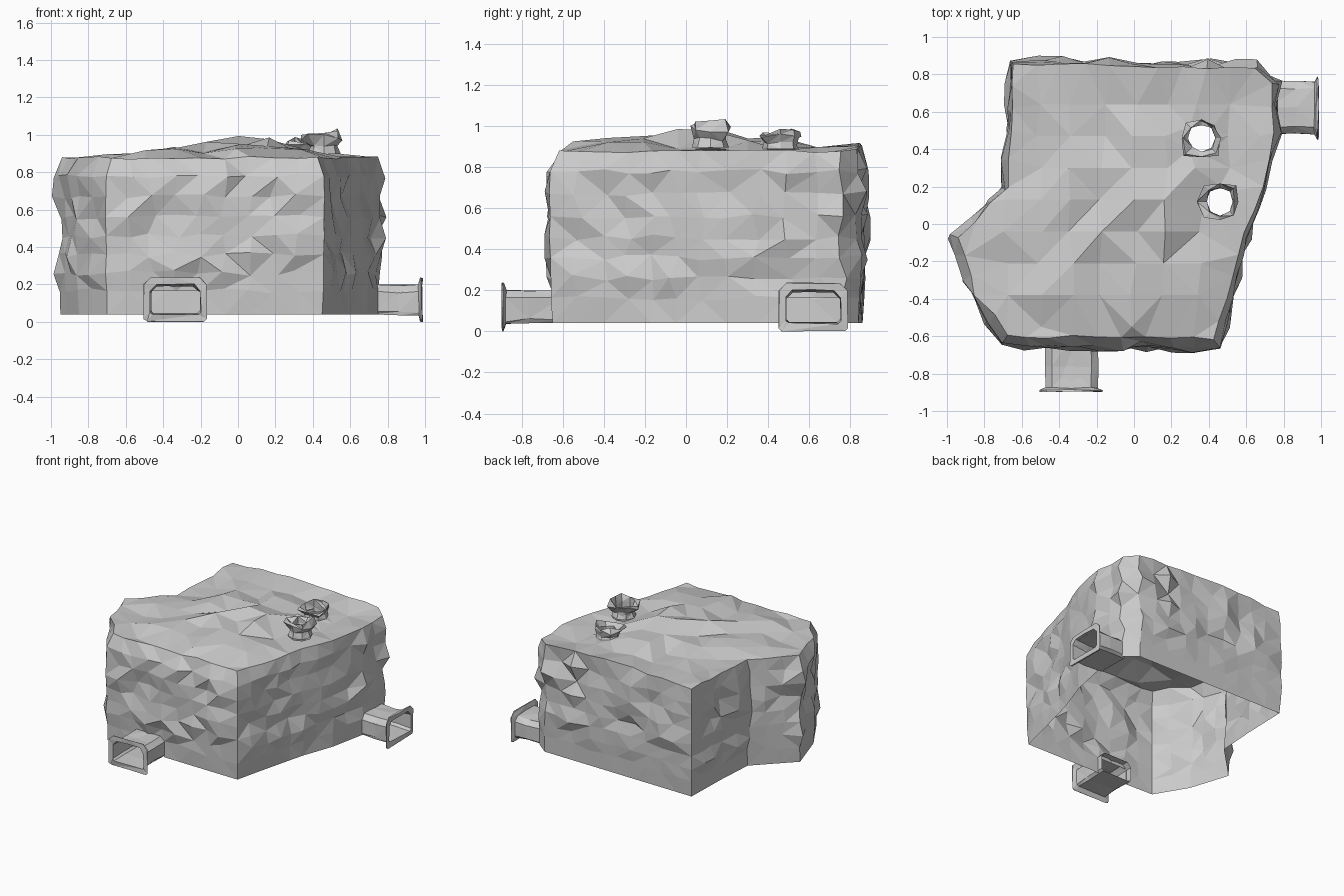
import bpy, bmesh, math, random
from mathutils import Vector
from mathutils.geometry import delaunay_2d_cdt

random.seed(5)
if "Cube" in bpy.data.objects:
    bpy.data.objects.remove(bpy.data.objects["Cube"], do_unlink=True)

stone = bpy.data.materials.new("grey_stone")
stone.use_nodes = True
GREY = (0.6, 0.6, 0.6, 1)
stone.diffuse_color = GREY
bsdf = stone.node_tree.nodes["Principled BSDF"]
bsdf.inputs["Base Color"].default_value = GREY
bsdf.inputs["Roughness"].default_value = 0.9


def finish(name, bm):
    """Triangulate into flat facets and link as an object."""
    bmesh.ops.triangulate(bm, faces=bm.faces[:], quad_method='SHORT_EDGE')
    mesh = bpy.data.meshes.new(name)
    bm.to_mesh(mesh)
    bm.free()
    mesh.materials.append(stone)
    ob = bpy.data.objects.new(name, mesh)
    bpy.context.scene.collection.objects.link(ob)
    return ob


def loft(bm, rings, skip=lambda row, col: False):
    """Join closed rings of points with quads."""
    vs = [[bm.verts.new(p) for p in ring] for ring in rings]
    n = len(vs[0])
    for r in range(len(vs) - 1):
        for c in range(n):
            if not skip(r, c):
                d = (c + 1) % n
                bm.faces.new((vs[r][c], vs[r][d], vs[r + 1][d], vs[r + 1][c]))


# Ground plan, counter-clockwise from the front corner
PLAN = [(0.45, -0.65), (0.51, -0.4), (0.6, -0.05), (0.69, 0.2), (0.75, 0.49),
        (0.75, 0.76), (0.65, 0.84), (-0.65, 0.86), (-0.66, 0.5), (-0.68, 0.2),
        (-0.95, -0.07), (-0.85, -0.38), (-0.7, -0.63), (-0.46, -0.64), (-0.2, -0.64)]
DOORS = (4, 13)      # plan edges that carry a tunnel
CORNERS = (0, 7, 12)  # plan corners that stay crisp
ROWS = [0.04, 0.165, 0.26, 0.36, 0.46, 0.56, 0.67, 0.78, 0.875]
DOOR_ROWS = 1

loop, edge_of, crisp = [], [], []
for i, p in enumerate(PLAN):
    a, b = Vector(p), Vector(PLAN[(i + 1) % len(PLAN)])
    n = max(1, round((b - a).length / 0.13))
    for k in range(n):
        loop.append(a.lerp(b, k / n))
        edge_of.append(i)
        crisp.append(k == 0 and i in CORNERS)
N = len(loop)


def outward(c):
    t = loop[(c + 1) % N] - loop[c - 1]
    return Vector((t.y, -t.x)).normalized()


def wall_point(row, c):
    p, z = loop[c], ROWS[row]
    o = outward(c)
    push, slide = 0.0, 0.0
    at_door = edge_of[c] in DOORS or edge_of[c - 1] in DOORS
    if row == len(ROWS) - 1:
        # Rim leans inwards along the front and rises along the back
        push = random.uniform(-0.015, 0.005) - (0.03 if p.y < -0.5 else 0)
        z += random.uniform(-0.005, 0.01)
        if p.y > 0.7:
            z += 0.035 * max(0, math.cos(1.9 * p.x))
    elif row > 0 and not (at_door and row <= DOOR_ROWS):
        push = 0.012 * math.sin(math.pi * z)
        if crisp[c]:
            push += random.uniform(-0.005, 0.01)
        else:
            calm = 0.4 if row == 1 else 1
            push += calm * random.choice((-0.025, -0.005, 0.0, 0.0, 0.01, 0.03))
            slide = calm * random.uniform(-0.025, 0.025)
            z += random.uniform(-0.015, 0.015)
    if PLAN[10] == (p.x, p.y):
        push += 0.035 * math.sin(math.pi * z)
    q = p + o * push + Vector((-o.y, o.x)) * slide
    return Vector((q.x, q.y, z))


# Rough outer walls, open underneath
rings = [[wall_point(r, c) for c in range(N)] for r in range(len(ROWS))]
bm = bmesh.new()
loft(bm, rings, lambda r, c: r < DOOR_ROWS and edge_of[c] in DOORS)
finish("rock_walls", bm)

# Roof: uneven hill with two chimney openings
CHIMNEYS = [("front_chimney", 0.46, 0.12, 0.9, 0.12), ("rear_chimney", 0.36, 0.46, 0.89, 0.08)]
SIDES, HOLE = 8, 0.085


def roof_height(x, y):
    spread = 0.42 if x < 0.17 else 0.13
    hill = 0.095 * math.exp(-((x - 0.17) / spread) ** 2 - ((y - 0.05) / 0.42) ** 2)
    return 0.885 + hill


def circle(x, y, r):
    return [Vector((x + r * math.cos(math.tau * k / SIDES),
                    y + r * math.sin(math.tau * k / SIDES))) for k in range(SIDES)]


rim = rings[-1]
pts = [Vector((v.x, v.y)) for v in rim]
edges = []
for _, cx, cy, _, _ in CHIMNEYS:
    s = len(pts)
    pts += circle(cx, cy, HOLE)
    edges += [(s + k, s + (k + 1) % SIDES) for k in range(SIDES)]
fixed = len(pts)
for i in range(-5, 5):
    for j in range(-3, 5):
        q = Vector((i * 0.17 + random.uniform(-0.02, 0.02), j * 0.17 - 0.04))
        clear_rim = min((q - p).length for p in pts[:N]) > 0.07
        clear_hole = all((q - Vector((c[1], c[2]))).length > 0.14 for c in CHIMNEYS)
        if clear_rim and clear_hole:
            pts.append(q)
out = delaunay_2d_cdt(pts, edges, [list(range(N))], 1, 1e-5)
bm = bmesh.new()
verts = []
for p, orig in zip(out[0], out[3]):
    k = orig[0] if orig else fixed
    if k < N:
        z = rim[k].z
    else:
        z = roof_height(p.x, p.y)
        if k >= fixed:
            z += random.choice((-0.025, -0.01, 0, 0.01, 0.03))
    verts.append(bm.verts.new((p.x, p.y, z)))
for f in out[2]:
    mid = sum((out[0][k] for k in f), Vector((0, 0))) / len(f)
    if all((mid - Vector((c[1], c[2]))).length > HOLE * 0.97 for c in CHIMNEYS):
        bm.faces.new([verts[k] for k in f])
bmesh.ops.recalc_face_normals(bm, faces=bm.faces[:])
finish("rock_roof", bm)

# Flared jagged chimneys
for name, cx, cy, z0, h in CHIMNEYS:
    spec = [(0.09, -0.03, 0), (0.08, 0.3, 0.01), (0.115, 0.75, 0.022),
            (0.1, 0.95, 0.025), (0.075, 0.55, 0.012), (0.075, -0.03, 0)]
    rings = []
    for r, t, j in spec:
        ring = []
        for q in circle(cx, cy, r):
            d = (q - Vector((cx, cy))).normalized() * random.uniform(-j, j)
            ring.append((q.x + d.x, q.y + d.y, z0 + h * t + random.uniform(-j, j)))
        rings.append(ring)
    bm = bmesh.new()
    loft(bm, rings)
    finish(name, bm)


# Tunnel mouths: chamfered tube ending in a thin flange
def section(d, half, low, high, jit):
    a, b = 0.015, 0.035
    shape = [(-half + a, low), (half - a, low), (half, low + a), (half, high - b),
             (half - b, high), (0, high), (b - half, high), (-half, high - b), (-half, low + a)]
    return [(u + random.uniform(-jit, jit), -d + random.uniform(-jit, jit),
             max(0, z + random.uniform(-jit, jit))) for u, z in shape]


def tunnel(name, x, y, turn, length):
    spec = [(-0.03, 0.14, 0.04, 0.2, 0), (length * 0.5, 0.14, 0.04, 0.195, 0.008),
            (length - 0.02, 0.14, 0.035, 0.2, 0.004), (length - 0.008, 0.167, 0.0, 0.235, 0.004),
            (length, 0.167, 0.0, 0.235, 0.004), (length, 0.135, 0.04, 0.2, 0.004),
            (length * 0.5, 0.132, 0.045, 0.19, 0.003), (-0.03, 0.132, 0.045, 0.195, 0)]
    bm = bmesh.new()
    loft(bm, [section(*s) for s in spec])
    ob = finish(name, bm)
    ob.location = (x, y, 0)
    ob.rotation_euler.z = turn


tunnel("front_tunnel", -0.335, -0.63, 0, 0.265)
tunnel("side_tunnel", 0.75, 0.62, math.pi / 2, 0.235)
